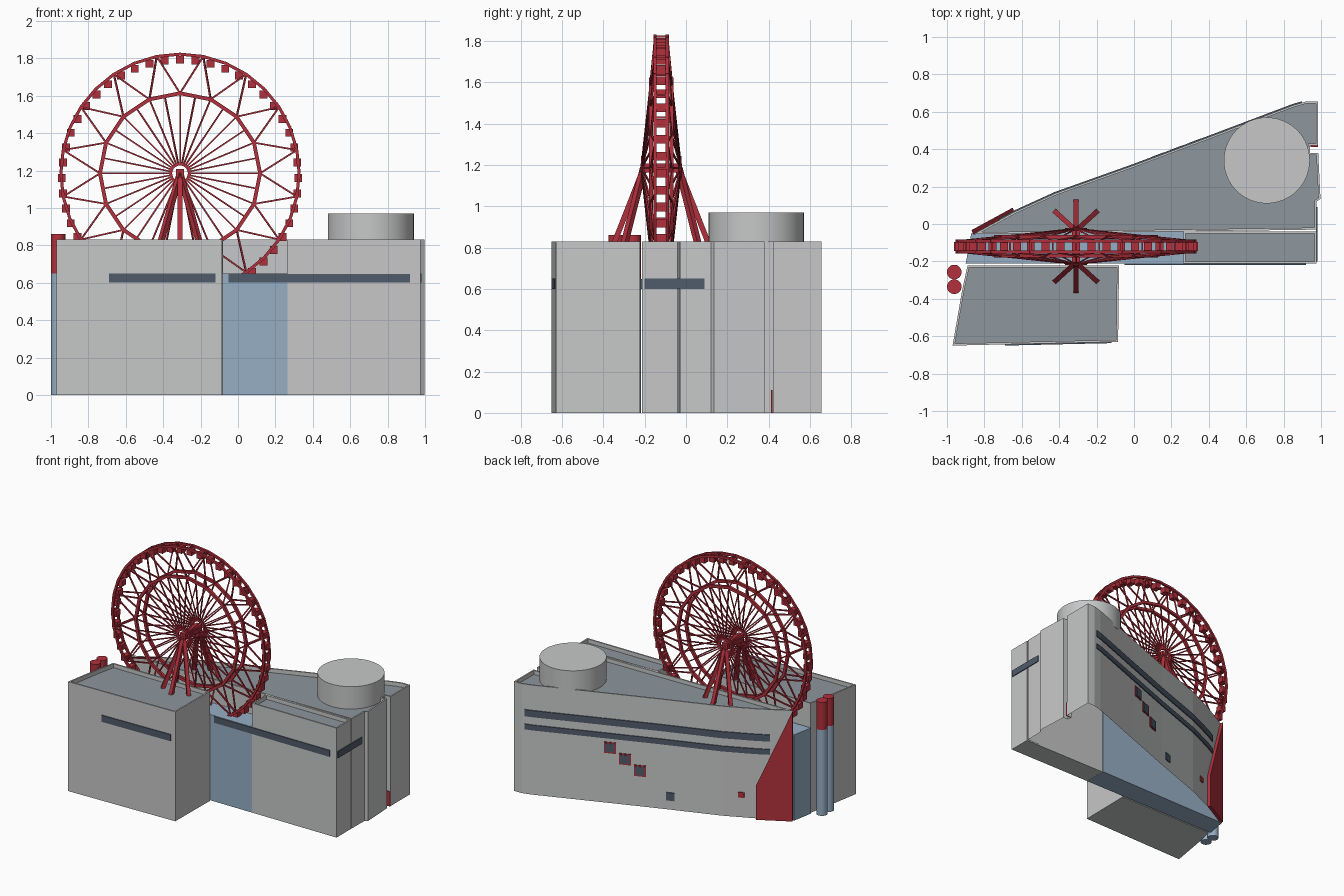
import bpy, bmesh, math
from mathutils import Vector, Matrix

old = bpy.data.objects.get("Cube")
if old:
    bpy.data.objects.remove(old, do_unlink=True)


def material(name, r, g, b):
    m = bpy.data.materials.new(name)
    m.use_nodes = True
    m.diffuse_color = (r, g, b, 1)
    m.node_tree.nodes["Principled BSDF"].inputs["Base Color"].default_value = (r, g, b, 1)
    return m


wall = material("pale grey wall", .57, .575, .58)
roof = material("slate grey roof", .27, .31, .34)
glass = material("light blue glass", .31, .43, .56)
dark = material("dark blue window", .08, .105, .145)
red = material("red paint", .44, .03, .045)


def finish(bm, name, *mats):
    mesh = bpy.data.meshes.new(name)
    bmesh.ops.recalc_face_normals(bm, faces=bm.faces)
    bm.to_mesh(mesh)
    bm.free()
    ob = bpy.data.objects.new(name, mesh)
    bpy.context.collection.objects.link(ob)
    for m in mats:
        mesh.materials.append(m)
    return ob


def prism(name, outline, z0, z1, *mats, parapet=0, open_base=False):
    """Extrude a plan outline; optionally sink the roof behind a parapet."""
    bm = bmesh.new()
    base = bm.faces.new([bm.verts.new((x, y, z0)) for x, y in outline])
    got = bmesh.ops.extrude_face_region(bm, geom=[base], use_keep_orig=True)["geom"]
    for v in got:
        if isinstance(v, bmesh.types.BMVert):
            v.co.z = z1
    top = [f for f in got if isinstance(f, bmesh.types.BMFace)][0]
    bmesh.ops.recalc_face_normals(bm, faces=bm.faces)
    if parapet:
        bmesh.ops.inset_region(bm, faces=[top], thickness=.011, use_even_offset=True)
        edge = bmesh.ops.extrude_face_region(bm, geom=[top])["geom"]
        bmesh.ops.delete(bm, geom=[top], context='FACES')
        for g in edge:
            if isinstance(g, bmesh.types.BMVert):
                g.co.z -= parapet
            if isinstance(g, bmesh.types.BMFace):
                g.material_index = 1
    if open_base:
        bmesh.ops.delete(bm, geom=[base], context='FACES_ONLY')
    return finish(bm, name, *mats)


def block(name, x0, x1, y0, y1, z0, z1, mat):
    return prism(name, [(x0, y0), (x1, y0), (x1, y1), (x0, y1)], z0, z1, mat)


def cylinder(name, x, y, r, z0, z1, mat, sides=32):
    bm = bmesh.new()
    bmesh.ops.create_cone(bm, cap_ends=True, segments=sides, radius1=r, radius2=r,
                          depth=z1 - z0, matrix=Matrix.Translation((x, y, (z0 + z1) / 2)))
    for f in bm.faces:
        f.smooth = abs(f.normal.z) < .5
    for e in bm.edges:
        e.smooth = all(f.smooth for f in e.link_faces)
    return finish(bm, name, mat)


# Buildings
H = .83
prism("front_block", [(-.97, -.65), (-.085, -.63), (-.08, -.222), (-.89, -.222), (-.92, -.36)],
      0, H, wall, roof, parapet=.03)
prism("side_block", [(.265, -.212), (.975, -.212), (.975, -.04), (.265, -.04)],
      0, H, wall, roof, parapet=.03)
back_path = [(-.86, -.055), (-.64, .065), (-.42, .165), (0, .315), (.4, .465),
             (.85, .635), (.92, .655), (.985, .655)]
right_edge = [(.985, .42), (.94, .42), (.94, .38), (.985, .38), (.997, .135), (.977, .12), (.975, -.03)]
prism("rear_block", back_path + right_edge, 0, H, wall, roof, parapet=.03, open_base=True)
prism("glass_hall", [(-.9, -.212), (.264, -.212), (.264, -.034), (-.87, -.05)], 0, .65, glass)
cylinder("roof_drum", .71, .34, .23, .8, .97, wall, 64)

# Twin columns with painted tops
for side, y in (("front", -.335), ("rear", -.257)):
    cylinder(side + "_column", -.961, y, .039, 0, .65, glass)
    cylinder(side + "_column_top", -.961, y, .039, .65, .86, red)

# Window bands on the front and side
prism("front_window", [(-.69, -.65), (-.12, -.637), (-.12, -.63), (-.69, -.643)], .6, .65, dark)
block("hall_window", -.05, .92, -.219, -.211, .6, .648, dark)
block("side_window", .974, .982, -.2, .09, .6, .65, dark)
block("notch_panel", .945, .985, .412, .419, 0, .11, red)


# Plates that follow the bent rear wall
def back_y(x):
    for (xa, ya), (xb, yb) in zip(back_path, back_path[1:]):
        if xa <= x <= xb:
            return ya + (yb - ya) * (x - xa) / (xb - xa)


def back_plate(name, x0, x1, z0, z1, mat, thick):
    xs = [x0] + [p[0] for p in back_path if x0 < p[0] < x1] + [x1]
    inner = [(x, back_y(x)) for x in xs]
    outer = [(x - .36 * thick, y + .93 * thick) for x, y in reversed(inner)]
    return prism(name, inner + outer, z0, z1, mat)


back_plate("rear_window_upper", -.72, .9, .59, .64, dark, .007)
back_plate("rear_window_lower", -.72, .9, .49, .53, dark, .007)
for i in range(3):
    x, z = .33 - .1 * i, .42 - .075 * i
    back_plate("square_frame", x - .04, x + .04, z - .042, z + .042, red, .005)
    back_plate("square_window", x - .031, x + .031, z - .033, z + .033, dark, .008)
back_plate("low_window", -.1, -.045, .07, .13, dark, .007)
back_plate("low_panel", -.56, -.52, .15, .19, red, .007)

# Sloping red fin at the narrow end
fin = back_plate("red_fin", -.86, -.64, 0, H, red, .024)
for v in fin.data.vertices:
    if v.co.z > .1 and v.co.x > -.75:
        v.co.z = .26

# Wheel
C = Vector((-.31, -.12, 1.185))


def bar(bm, a, b, w, d=None):
    a, b = Vector(a), Vector(b)
    rot = (b - a).to_track_quat('Z', 'Y').to_matrix().to_4x4()
    size = Matrix.Diagonal((w, d or w, (b - a).length, 1))
    bmesh.ops.create_cube(bm, size=1, matrix=Matrix.Translation((a + b) / 2) @ rot @ size)


def on_wheel(turn, r, y):
    t = math.tau * turn
    return C + Vector((r * math.sin(t), y, r * math.cos(t)))


def ring(bm, n, r, y, w):
    for i in range(n):
        bar(bm, on_wheel(i / n, r, y), on_wheel((i + 1) / n, r, y), w)


RIM, MID, HUB = .637, .428, .05
rims, spokes, struts, hub = (bmesh.new() for _ in range(4))
for s in (-1, 1):
    ring(rims, 32, RIM, s * .03, .016)
    ring(rims, 16, MID, s * .05, .02)
    ring(hub, 24, HUB, s * .09, .016)
    for i in range(32):
        r = MID if i % 2 == 0 else MID * math.cos(math.pi / 16)
        bar(spokes, on_wheel(i / 32, HUB, s * .09), on_wheel(i / 32, r, s * .05), .008)
    for i in range(16):
        for k in (-.5, .5):
            bar(struts, on_wheel(i / 16, MID, s * .05), on_wheel((i + k) / 16, RIM, s * .03), .009)
for i in range(32):
    bar(rims, on_wheel(i / 32, RIM, -.03), on_wheel(i / 32, RIM, .03), .01)
bar(hub, C - Vector((0, .1, 0)), C + Vector((0, .1, 0)), .045)
finish(rims, "wheel_rims", red)
finish(spokes, "wheel_spokes", red)
finish(struts, "wheel_struts", red)
finish(hub, "wheel_hub", red)

# Hanging cabins
cabins = bmesh.new()
for i in range(48):
    p = on_wheel(i / 48, RIM - .005, 0) - Vector((0, 0, .025))
    bmesh.ops.create_cube(cabins, size=1,
                          matrix=Matrix.Translation(p) @ Matrix.Diagonal((.042, .05, .042, 1)))
finish(cabins, "cabins", red)

# Splayed support legs
legs = bmesh.new()
for s in (-1, 1):
    for dx, dy in ((-.11, .185), (0, .24), (.11, .185)):
        bar(legs, C + Vector((0, s * .085, 0)), (C.x + dx, C.y + s * dy, .79), .026)
finish(legs, "support_legs", red)
